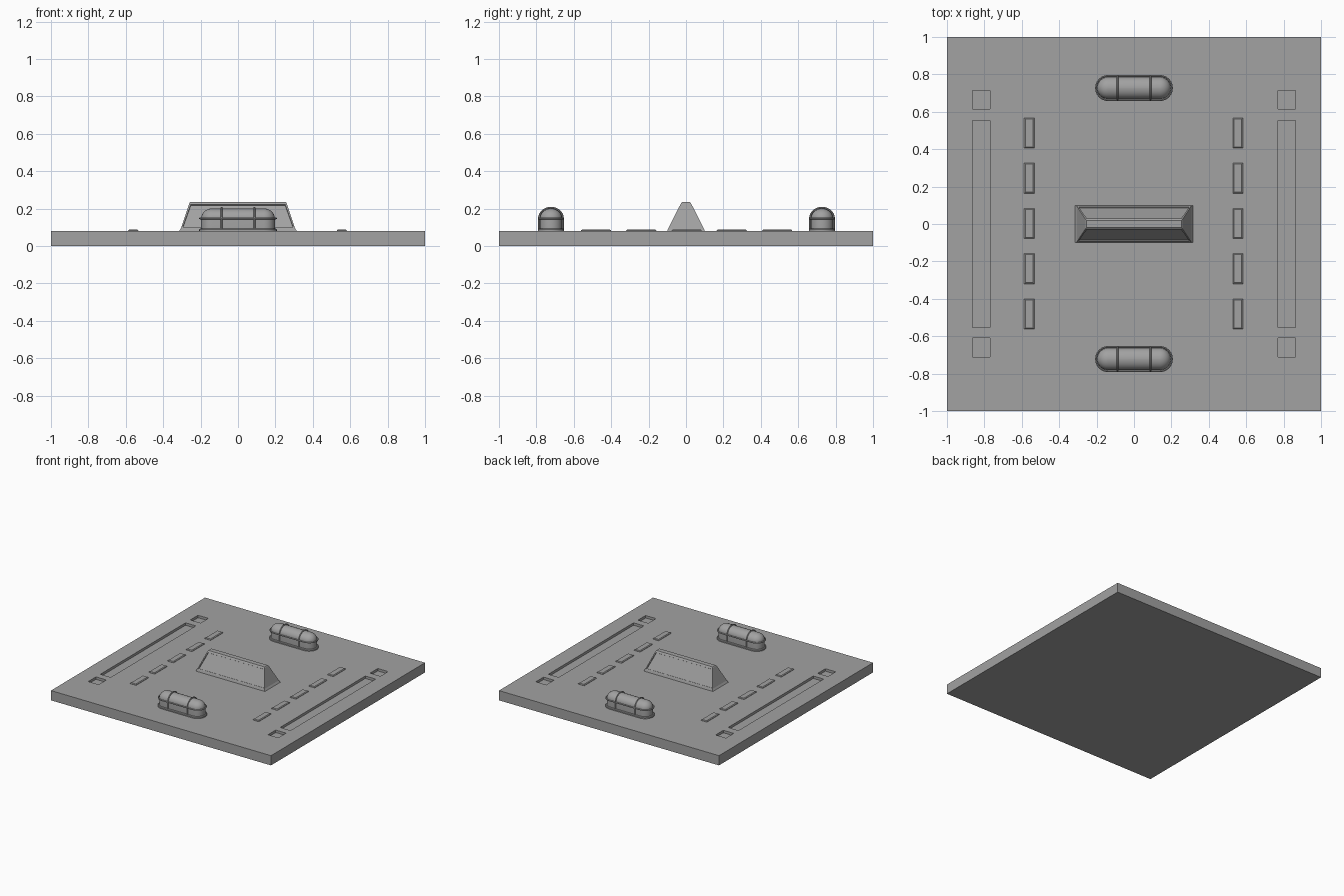
import bpy, bmesh, math
from mathutils import Vector

if "Cube" in bpy.data.objects:
    bpy.data.objects.remove(bpy.data.objects["Cube"], do_unlink=True)

grey = bpy.data.materials.new("matte_grey")
grey.use_nodes = True
COLOUR = (0.36, 0.36, 0.36, 1)
grey.diffuse_color = COLOUR
for node in grey.node_tree.nodes:
    if node.type == 'BSDF_PRINCIPLED':
        node.inputs["Base Color"].default_value = COLOUR

TOP = 0.08  # upper surface of the slab


def finish(name, bm, smooth=False):
    bmesh.ops.remove_doubles(bm, verts=bm.verts, dist=0.0001)
    bmesh.ops.recalc_face_normals(bm, faces=bm.faces)
    mesh = bpy.data.meshes.new(name)
    bm.to_mesh(mesh)
    bm.free()
    mesh.materials.append(grey)
    obj = bpy.data.objects.new(name, mesh)
    bpy.context.collection.objects.link(obj)
    bpy.ops.object.select_all(action='DESELECT')
    obj.select_set(True)
    bpy.context.view_layer.objects.active = obj
    if smooth:
        bpy.ops.object.shade_smooth_by_angle(angle=math.radians(35))
    return obj


def loft(bm, rings, closed=False):
    """Skin a list of equal-length point rings; cap the ends unless closed."""
    loops = [[bm.verts.new(p) for p in ring] for ring in rings]
    pairs = list(zip(loops, loops[1:]))
    if closed:
        pairs.append((loops[-1], loops[0]))
    for a, b in pairs:
        for i in range(len(a)):
            j = (i + 1) % len(a)
            bm.faces.new((a[i], a[j], b[j], b[i]))
    if not closed:
        bm.faces.new(loops[0])
        bm.faces.new(loops[-1])


def rect(cx, cy, hx, hy, z):
    return [(cx + sx * hx, cy + sy * hy, z)
            for sx, sy in ((-1, -1), (1, -1), (1, 1), (-1, 1))]


def stadium(cy, half, r, z, steps=12):
    pts = []
    for side in (1, -1):
        for i in range(steps + 1):
            a = math.pi * (i / steps - 0.5)
            pts.append((side * (half + r * math.cos(a)), cy + side * r * math.sin(a), z))
    return pts


# Slab with long slots and square pockets cut into its top
bm = bmesh.new()
loft(bm, [rect(0, 0, 1, 1, 0), rect(0, 0, 1, 1, TOP)])
slab = finish("base_slab", bm)
bm = bmesh.new()
for x in (-0.817, 0.817):
    for y, half in ((0, 0.553), (0.665, 0.05), (-0.66, 0.05)):
        loft(bm, [rect(x, y, 0.047, half, TOP - 0.02), rect(x, y, 0.047, half, TOP + 0.05)])
cutter = finish("slot_cutter", bm)
cutter.hide_render = True
mod = slab.modifiers.new("slots", 'BOOLEAN')
mod.operation, mod.solver, mod.object = 'DIFFERENCE', 'EXACT', cutter
bpy.context.view_layer.objects.active = slab
bpy.ops.object.modifier_apply(modifier=mod.name)
bpy.data.objects.remove(cutter, do_unlink=True)

# Rows of low chamfered dashes
for side, x in (("right", -0.56), ("left", 0.555)):
    bm = bmesh.new()
    for i in range(-2, 3):
        y = i * 0.242 + 0.003
        loft(bm, [rect(x, y, 0.027, 0.081, TOP - 0.002),
                  rect(x, y, 0.027, 0.081, TOP + 0.003),
                  rect(x, y, 0.021, 0.075, TOP + 0.008)])
    finish(side + "_dashes", bm)

# Tapered ridge with framed, slightly sunken long faces
bm = bmesh.new()
loft(bm, [rect(0, 0, 0.315, 0.1, TOP), rect(0, 0, 0.305, 0.095, TOP + 0.015),
          rect(0, 0, 0.26, 0.026, 0.23), rect(0, 0, 0.255, 0.02, 0.235)])
bmesh.ops.recalc_face_normals(bm, faces=bm.faces)
panels = [f for f in bm.faces if abs(f.normal.y) > 0.7 and f.calc_area() > 0.04]
bmesh.ops.inset_individual(bm, faces=panels, thickness=0.012, depth=0)
bmesh.ops.inset_individual(bm, faces=panels, thickness=0.001, depth=-0.008)
finish("centre_ridge", bm)

# Caged capsule lamps at the front and back
HALF, R, SPRING = 0.138, 0.059, 0.148
for side, cy in (("front", -0.722), ("back", 0.727)):
    bm = bmesh.new()
    loft(bm, [stadium(cy, HALF, r, z) for r, z in
              ((0.07, TOP), (0.07, 0.089), (0.066, 0.093), (0.03, 0.093))])
    finish(side + "_lamp_foot", bm, True)

    bm = bmesh.new()
    rings = [stadium(cy, HALF, R, 0.088)]
    for i in range(9):
        a = math.pi / 2 * i / 8
        rings.append(stadium(cy, HALF, max(R * math.cos(a), 0.002),
                             SPRING + 0.053 * math.sin(a)))
    loft(bm, rings)
    finish(side + "_lamp_dome", bm, True)

    # Cage: one level hoop and two arches over the dome
    bm = bmesh.new()
    wire = [(math.cos(math.tau * k / 8), math.sin(math.tau * k / 8)) for k in range(8)]
    loft(bm, [stadium(cy, HALF, R + 0.006 + 0.005 * c, SPRING + 0.005 * s)
              for c, s in wire], closed=True)
    for x in (-0.088, 0.088):
        path = [(R + 0.005, 0.09)]
        path += [((R + 0.005) * math.cos(math.pi * i / 16),
                  SPRING + 0.057 * math.sin(math.pi * i / 16)) for i in range(17)]
        path += [(-R - 0.005, 0.09)]
        arch = []
        for i, (y, z) in enumerate(path):
            before, after = path[max(i - 1, 0)], path[min(i + 1, len(path) - 1)]
            t = Vector((after[0] - before[0], after[1] - before[1])).normalized()
            arch.append([(x + 0.005 * c, cy + y + 0.005 * s * t.y, z - 0.005 * s * t.x)
                         for c, s in wire])
        loft(bm, arch)
    finish(side + "_lamp_cage", bm, True)
